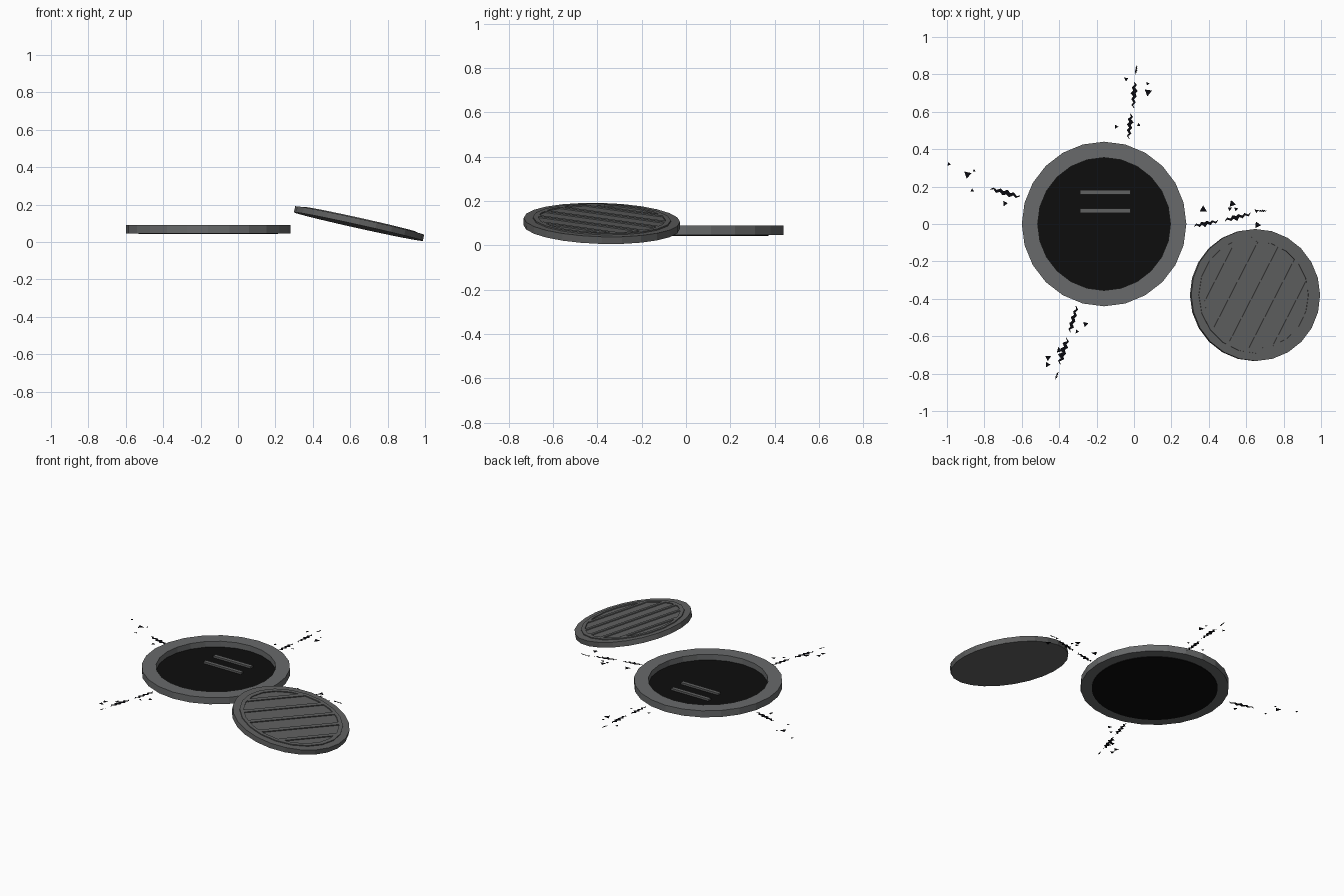
import bpy, bmesh, math, random
from mathutils import Matrix, Vector

if "Cube" in bpy.data.objects:
    bpy.data.objects.remove(bpy.data.objects["Cube"])

random.seed(4)


def mat(name, r, g, b):
    m = bpy.data.materials.new(name)
    m.diffuse_color = (r, g, b, 1)
    m.use_nodes = True
    m.node_tree.nodes["Principled BSDF"].inputs["Base Color"].default_value = m.diffuse_color
    return m


RIM = mat("rim grey", 0.138, 0.143, 0.145)
LID = mat("lid grey", 0.118, 0.12, 0.12)
BLACK = mat("hole black", 0.004, 0.004, 0.004)
CRACK = mat("crack black", 0.003, 0.003, 0.005)


def finish(name, bm, material, matrix=Matrix(), solid=True):
    if solid:
        bmesh.ops.recalc_face_normals(bm, faces=bm.faces)
    me = bpy.data.meshes.new(name)
    bm.to_mesh(me)
    bm.free()
    me.materials.append(material)
    ob = bpy.data.objects.new(name, me)
    ob.matrix_world = matrix
    bpy.context.collection.objects.link(ob)
    return ob


def lathe_ring(name, profile, n, material, matrix=Matrix()):
    """Closed (radius, z) profile swept round z in n flat sides."""
    bm = bmesh.new()
    loops = [[bm.verts.new((r * math.cos(2 * math.pi * i / n), r * math.sin(2 * math.pi * i / n), z))
              for r, z in profile] for i in range(n)]
    k = len(profile)
    for i in range(n):
        a, b = loops[i], loops[(i + 1) % n]
        for j in range(k):
            bm.faces.new((a[j], b[j], b[(j + 1) % k], a[(j + 1) % k]))
    return finish(name, bm, material, matrix)


def disc(name, r, z0, z1, n, material, matrix=Matrix()):
    bm = bmesh.new()
    bmesh.ops.create_cone(bm, cap_ends=True, segments=n, radius1=r, radius2=r, depth=z1 - z0,
                          matrix=Matrix.Translation((0, 0, (z0 + z1) / 2)))
    return finish(name, bm, material, matrix)


def box(name, size, centre, material, matrix=Matrix()):
    bm = bmesh.new()
    bmesh.ops.create_cube(bm, size=1, matrix=Matrix.Translation(centre) @ Matrix.Diagonal((*size, 1)))
    return finish(name, bm, material, matrix)


# Hole: rim, dark shaft disc and two rungs
hole = Matrix.Translation((-0.16, 0, 0))
lathe_ring("hole_rim", [(0.44, 0.047), (0.44, 0.09), (0.355, 0.09), (0.355, 0.047)], 24, RIM, hole)
disc("hole_shaft", 0.373, 0.043, 0.053, 48, BLACK, hole)
for i, y in enumerate((0.07, 0.17)):
    box(f"rung_{i}", (0.27, 0.024, 0.016), (0.005, y, 0.057), LID, hole)

# Tilted lid with raised ring and slanted ribs
T = 0.0165
lid = (Matrix.Translation((0.647, -0.38, 0.099)) @ Matrix.Rotation(math.radians(12.5), 4, 'Y')
       @ Matrix.Rotation(math.radians(-1.5), 4, 'X'))
disc("lid", 0.353, -T, T, 24, LID, lid)
lathe_ring("lid_ring", [(0.312, T - 0.004), (0.312, T + 0.006), (0.288, T + 0.006), (0.288, T - 0.004)],
           20, LID, lid)
for i in range(-2, 3):
    off = i * 0.11
    length = 2 * math.sqrt(0.29 ** 2 - off ** 2)
    box(f"lid_rib_{i + 2}", (length, 0.024, 0.01), (0, off, T + 0.001), LID,
        lid @ Matrix.Rotation(math.radians(62), 4, 'Z'))

# Ground cracks: flat jagged strips (x0, y0, x1, y1, half width) and chips (x, y, size)
Z = 0.053
STRIPS = {
    "back": [(-.03, .455, -.015, .59, .013), (-.005, .62, .005, .76, .013), (.008, .80, .015, .85, .005)],
    "left": [(-.61, .145, -.77, .19, .013)],
    "right": [(.32, -.01, .45, .015, .012), (.485, .02, .625, .055, .013), (.66, .07, .71, .07, .005)],
    "front": [(-.305, -.44, -.345, -.58, .013), (-.355, -.61, -.40, -.75, .016), (-.405, -.79, -.42, -.83, .005)],
}
CHIPS = {
    "back": [(-.095, .52, .012), (.025, .53, .011), (-.042, .775, .013), (.075, .705, .023), (.073, .75, .01)],
    "left": [(-.99, .32, .011), (-.89, .265, .023), (-.855, .285, .01), (-.865, .18, .011), (-.69, .11, .016)],
    "right": [(.37, .078, .022), (.525, .108, .021), (.512, .082, .013), (.545, .08, .012),
              (.66, -.005, .02), (.655, .07, .012)],
    "front": [(-.26, -.535, .016), (-.305, -.575, .012), (-.46, -.715, .018), (-.463, -.752, .017),
              (-.40, -.675, .018)],
}
for side in STRIPS:
    bm = bmesh.new()
    for x0, y0, x1, y1, w in STRIPS[side]:
        a, b = Vector((x0, y0, Z)), Vector((x1, y1, Z))
        n = Vector((y0 - y1, x1 - x0, 0)).normalized()
        steps, prev = 9, None
        for k in range(steps + 1):
            t = k / steps
            half = w * (0.15 + 0.85 * math.sin(math.pi * t)) * random.uniform(0.6, 1.1)
            mid = a.lerp(b, t) + n * w * (0.45 if k % 2 else -0.45)
            pair = (bm.verts.new(mid - n * half), bm.verts.new(mid + n * half))
            if prev:
                bm.faces.new((prev[0], pair[0], pair[1], prev[1]))
            prev = pair
    for x, y, s in CHIPS[side]:
        turn = random.uniform(-0.5, 0.5)
        bm.faces.new([bm.verts.new((x + s * math.cos(turn + q), y + s * math.sin(turn + q), Z))
                      for q in (0, 2 * math.pi / 3, 4 * math.pi / 3)])
    finish(f"crack_{side}", bm, CRACK, solid=False)
